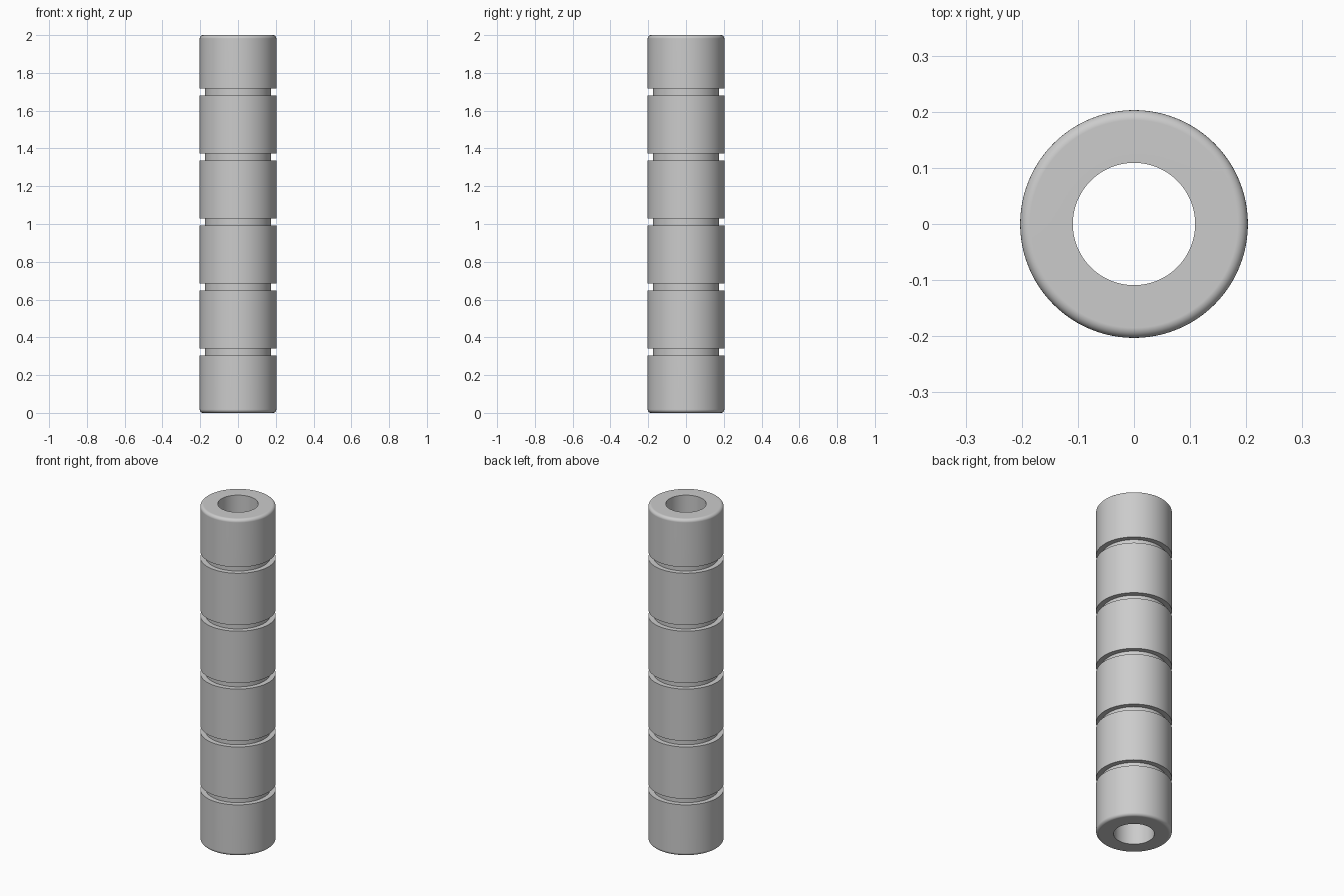
import bpy, bmesh, math
from mathutils import Vector

cube = bpy.data.objects.get("Cube")
if cube:
    bpy.data.objects.remove(cube, do_unlink=True)

OUTER, GROOVE, BORE = 0.203, 0.174, 0.109
HEIGHT, FILLET = 2.0, 0.018
GROOVE_START, GROOVE_STEP, GROOVE_WIDTH = 0.305, 0.344, 0.036
STEPS, ARC = 96, 6

# Plain grey material
grey = bpy.data.materials.new("plain grey")
grey.use_nodes = True
colour = (0.6, 0.6, 0.6, 1)
grey.diffuse_color = colour
grey.node_tree.nodes["Principled BSDF"].inputs["Base Color"].default_value = colour


def fillet(centre_z, start):
    """Quarter arc on the outer rim, as (radius, height) points."""
    angles = [start + math.pi / 2 * i / ARC for i in range(ARC + 1)]
    return [(OUTER - FILLET + FILLET * math.cos(a), centre_z + FILLET * math.sin(a))
            for a in angles]


# Half section: bore, bottom rim, five square grooves, top rim
profile = [(BORE, 0)] + fillet(FILLET, -math.pi / 2)
for i in range(5):
    low = GROOVE_START + i * GROOVE_STEP
    high = low + GROOVE_WIDTH
    profile += [(OUTER, low), (GROOVE, low), (GROOVE, high), (OUTER, high)]
profile += fillet(HEIGHT - FILLET, 0) + [(BORE, HEIGHT)]

# Turn the section into a grooved tube
bm = bmesh.new()
verts = [bm.verts.new((r, 0, z)) for r, z in profile]
edges = [bm.edges.new((v, verts[(i + 1) % len(verts)])) for i, v in enumerate(verts)]
bmesh.ops.spin(bm, geom=verts + edges, cent=Vector(), axis=(0, 0, 1),
               angle=math.tau, steps=STEPS, use_merge=True)
bmesh.ops.remove_doubles(bm, verts=bm.verts, dist=0.0001)
bmesh.ops.recalc_face_normals(bm, faces=bm.faces)
mesh = bpy.data.meshes.new("grooved_tube")
bm.to_mesh(mesh)
bm.free()
mesh.materials.append(grey)

tube = bpy.data.objects.new("grooved_tube", mesh)
bpy.context.collection.objects.link(tube)
bpy.ops.object.select_all(action="DESELECT")
tube.select_set(True)
bpy.context.view_layer.objects.active = tube
bpy.ops.object.shade_smooth_by_angle(angle=math.radians(30))

# Keep the flat ends flat beside the rounded rims
weighted = tube.modifiers.new("weighted_normals", "WEIGHTED_NORMAL")
weighted.keep_sharp = True
